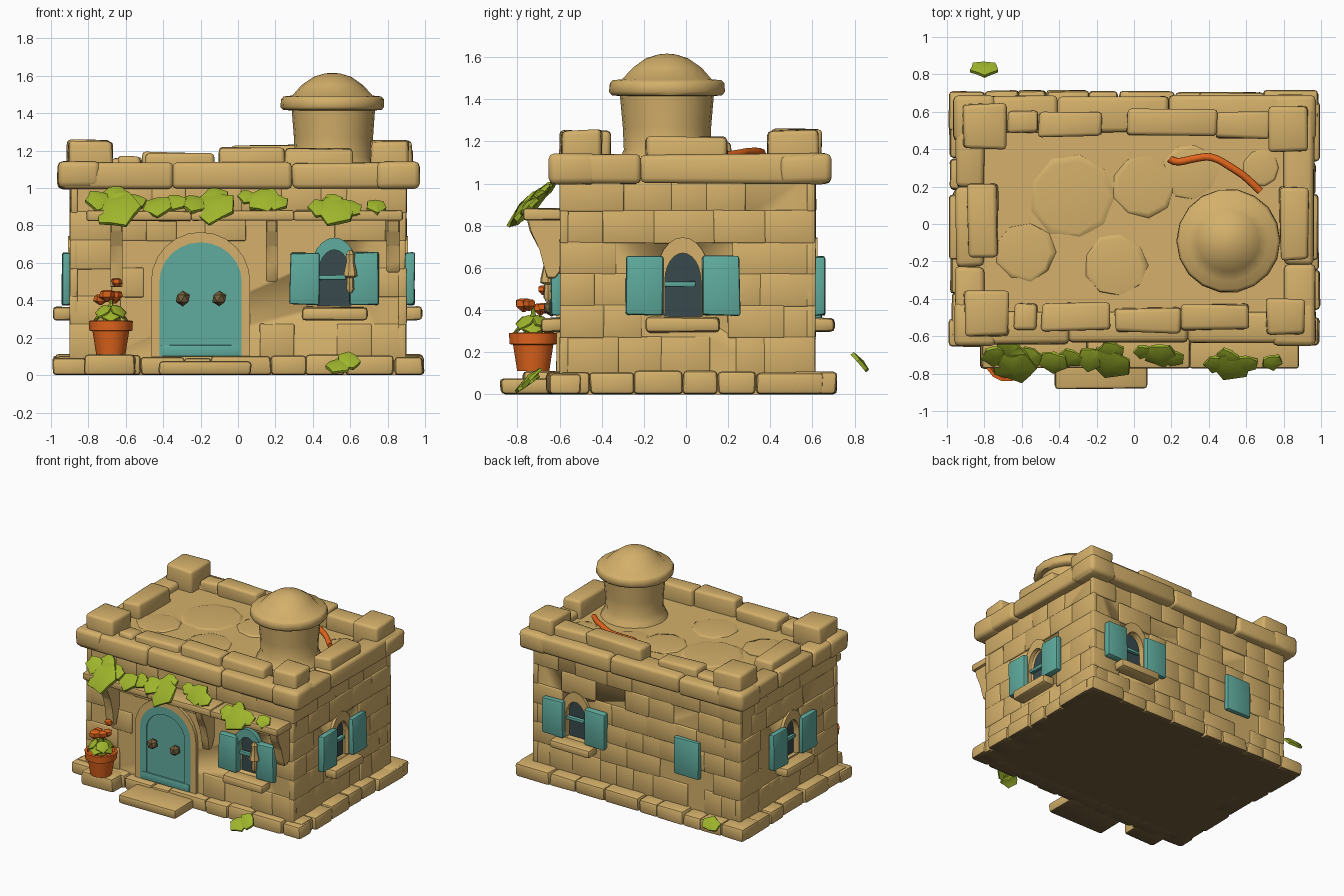
import bpy, bmesh, math, random
from mathutils import Matrix, Vector

if "Cube" in bpy.data.objects:
    bpy.data.objects.remove(bpy.data.objects["Cube"])
R = random.Random(4)

def mat(name, r, g, b):
    m = bpy.data.materials.new(name)
    m.diffuse_color = (r, g, b, 1)
    m.use_nodes = True
    m.node_tree.nodes["Principled BSDF"].inputs["Base Color"].default_value = m.diffuse_color
    return m
TAN = mat("sandstone", .66, .435, .145)
TEAL = mat("teal_paint", .115, .41, .34)
DARK = mat("dark_glass", .04, .068, .075)
GREEN = mat("leaf_green", .34, .46, .025)
ORANGE = mat("terracotta", .76, .13, .012)
BROWN = mat("dark_brown", .17, .11, .045)

def finish(name, bm, m, M=None, angle=35):
    if M: bm.transform(M)
    bmesh.ops.recalc_face_normals(bm, faces=bm.faces[:])
    me = bpy.data.meshes.new(name)
    bm.to_mesh(me); bm.free()
    me.materials.append(m)
    o = bpy.data.objects.new(name, me)
    bpy.context.collection.objects.link(o)
    bpy.ops.object.select_all(action='DESELECT')
    o.select_set(True); bpy.context.view_layer.objects.active = o
    bpy.ops.object.shade_smooth_by_angle(angle=math.radians(angle))
    return o

def block(bm, lo, hi, bev=.015, jit=.006, seg=2):
    vs = bmesh.ops.create_cube(bm, size=1)['verts']
    for v in vs:
        for i in range(3):
            v.co[i] = (hi[i] if v.co[i] > 0 else lo[i]) + R.uniform(-jit, jit) * (lo[i] > .001 or i < 2)
        v.co.z = max(v.co.z, 0)
    if bev:
        es = list({e for v in vs for e in v.link_edges})
        bmesh.ops.bevel(bm, geom=es, offset=bev, segments=seg, profile=.5, affect='EDGES', clamp_overlap=True)

def prism(bm, pts, y0, y1):
    a = [bm.verts.new((x, y0, z)) for x, z in pts]
    b = [bm.verts.new((x, y1, z)) for x, z in pts]
    bm.faces.new(a); bm.faces.new(b[::-1])
    for i in range(len(a)):
        j = (i + 1) % len(a)
        bm.faces.new((a[i], b[i], b[j], a[j]))

def arch(cx, hw, z0, zs, zt, n=12):
    arc = [(cx + hw * math.cos(math.pi * i / n), zs + (zt - zs) * math.sin(math.pi * i / n)) for i in range(n + 1)]
    return [(cx + hw, z0)] + arc + [(cx - hw, z0)]

def ring(bm, cx, z0, zs, inner, outer, y0, y1):
    prism(bm, arch(cx, outer[0], z0, zs, outer[1]) + arch(cx, inner[0], z0, zs, inner[1])[::-1], y0, y1)

def lathe(bm, prof, n, cx, cy, jit=0):
    rows = [[bm.verts.new((cx + r * (1 + R.uniform(-jit, jit)) * math.cos(2 * math.pi * i / n),
                           cy + r * (1 + R.uniform(-jit, jit)) * math.sin(2 * math.pi * i / n), z))
             for i in range(n)] for r, z in prof]
    for a, b in zip(rows, rows[1:]):
        for i in range(n):
            bm.faces.new((a[i], a[(i + 1) % n], b[(i + 1) % n], b[i]))
    bm.faces.new(rows[0][::-1]); bm.faces.new(rows[-1])

def frame(deg, x, y):
    return Matrix.Translation((x, y, 0)) @ Matrix.Rotation(math.radians(deg), 4, 'Z')

# wall frames: matrix, left end, right end, window x, keep-clear boxes (x0, x1, z0, z1)
FRONT, RIGHT, BACK, LEFT = frame(0, 0, -.588), frame(90, .888, 0), frame(180, 0, .603), frame(-90, -.888, 0)
WALLS = [("front", FRONT, -.888, .888, .515, [(-.4, 0, .1, .68)]),
         ("right", RIGHT, -.588, .603, -.015, []),
         ("back", BACK, -.888, .888, -.52, []),
         ("left", LEFT, -.603, .588, .015, [])]

# wall core with window recesses
bm = bmesh.new()
block(bm, (-.888, -.588, .02), (.888, .603, 1.05), 0, 0)
core = finish("wall_core", bm, TAN)
for name, M, a, b, wx, clear in WALLS:
    bm = bmesh.new()
    prism(bm, arch(wx, .09, .37, .54, .67), -.1, .07)
    cut = finish("cutter", bm, TAN, M)
    cut.hide_render = True
    bpy.context.view_layer.objects.active = core
    md = core.modifiers.new("recess", 'BOOLEAN')
    md.operation, md.object, md.solver = 'DIFFERENCE', cut, 'EXACT'
    bpy.ops.object.modifier_apply(modifier=md.name)
    bpy.data.objects.remove(cut)

# shallow, tightly fitted stone courses on each wall
ROWS = [.09, .27, .42, .57, .72, .87, 1.02]
for name, M, a, b, wx, clear in WALLS:
    bm = bmesh.new()
    boxes = clear + [(wx - .09, wx + .09, .38, .66)]
    for z0, z1 in zip(ROWS, ROWS[1:]):
        x = a - .008
        while x < b:
            x1 = x + R.uniform(.13, .3)
            if x1 > b - .09: x1 = b + .008
            if R.random() < .8 and not any(x < c[1] and x1 > c[0] and z0 < c[3] and z1 > c[2] for c in boxes):
                block(bm, (x - .003, -R.uniform(.006, .014), z0 - .003), (x1 + .003, .03, z1 + .003), .006, .002)
            x = x1
    finish(name + "_wall_stones", bm, TAN, M, 50)

# windows: glass, bar, surround, shutters, sill
for name, M, a, b, wx, clear in WALLS:
    bm = bmesh.new(); prism(bm, arch(wx, .095, .36, .54, .68), .03, .08)
    finish(name + "_window_glass", bm, DARK, M)
    bm = bmesh.new(); block(bm, (wx - .09, -.01, .51), (wx + .06, .02, .535), .005, .003)
    finish(name + "_window_bar", bm, TEAL, M)
    bm = bmesh.new()
    front = name == "front"
    ring(bm, wx, .38, .54, (.085, .67), (.13, .735 if front else .745), -.035 if front else -.022, .01)
    finish(name + "_window_arch", bm, TEAL if front else TAN, M)
    for s in (-1, 1):
        c = wx + s * (.16 if front else .182)
        hw = .078 if front else .09
        bm = bmesh.new()
        block(bm, (c - hw, -.055, .375), (c + hw, -.005, .655), .012, .005)
        finish(name + "_shutter", bm, TEAL, M)
    bm = bmesh.new(); block(bm, (wx - .175, -.1, .295), (wx + .175, .01, .365), .02, .005)
    finish(name + "_sill", bm, TAN, M)

# closed back hatch
bm = bmesh.new(); block(bm, (.34, -.04, .35), (.56, .0, .64), .014, .004)
finish("back_hatch", bm, TEAL, BACK)

# door
bm = bmesh.new(); prism(bm, arch(-.2, .22, .1, .5, .71), -.018, .02)
ring(bm, -.2, .1, .5, (.165, .65), (.22, .71), -.026, 0)
block(bm, (-.41, -.03, .1), (.01, 0, .16), .006, 0)
finish("door", bm, TEAL, FRONT)
bm = bmesh.new(); ring(bm, -.2, .1, .5, (.22, .71), (.265, .765), -.026, .01)
finish("door_surround", bm, TAN, FRONT)
for x in (-.295, -.1):
    bm = bmesh.new()
    bmesh.ops.create_icosphere(bm, subdivisions=1, radius=.042, matrix=Matrix.Translation((x, -.05, .41)))
    finish("door_knob", bm, BROWN, FRONT, 10)

# plinth stones, doorstep and pot slab, with dark undersides
def dark_underside(o):
    o.data.materials.append(BROWN)
    for p in o.data.polygons:
        if p.normal.z < -.6: p.material_index = 1
bm = bmesh.new()
block(bm, (-.95, -.62, 0), (.95, .67, .08), 0, 0)
def course(bm, a, b, c0, c1, axis, z0, z1, w0, w1, bev, dj):
    x = a
    while x < b - .01:
        x1 = x + R.uniform(w0, w1)
        if b - x1 < w0: x1 = b
        d, t = R.uniform(0, dj), R.uniform(-dj, 0) * .7
        lo, hi = (c0 + (d if c0 < 0 else 0), c1 - (d if c1 > 0 else 0))
        p = ((x, lo, z0), (x1, hi, z1 + t)) if axis == 0 else ((lo, x, z0), (hi, x1, z1 + t))
        block(bm, *p, bev, .006)
        x = x1
course(bm, -.99, .99, -.67, -.5, 0, 0, .11, .14, .32, .02, .025)
course(bm, -.99, .99, .5, .725, 0, 0, .11, .14, .32, .02, .025)
course(bm, -.6, .65, -.99, -.8, 1, 0, .115, .14, .3, .02, .025)
course(bm, -.6, .65, .8, .995, 1, 0, .115, .14, .3, .02, .025)
block(bm, (-.82, -.77, 0), (-.55, -.6, .11), .02)
dark_underside(finish("plinth_stones", bm, TAN))
bm = bmesh.new(); block(bm, (-.42, -.88, 0), (.07, -.6, .075), .02)
dark_underside(finish("doorstep", bm, TAN))

# parapet band, roof floor, flagstones
bm = bmesh.new()
course(bm, -.95, .95, -.645, -.47, 0, 1.0, 1.14, .4, .7, .025, .012)
course(bm, -.95, .95, .49, .69, 0, 1.0, 1.14, .4, .7, .025, .012)
course(bm, -.63, .67, -.965, -.8, 1, 1.0, 1.14, .4, .6, .025, .012)
course(bm, -.63, .67, .8, .97, 1, 1.0, 1.14, .4, .6, .025, .012)
for sx in (-1, 1):
    for y0, y1 in ((-.65, -.42), (.44, .69)):
        block(bm, (min(sx * .968, sx * .74), y0, .998), (max(sx * .968, sx * .74), y1, 1.14), .03)
finish("parapet", bm, TAN, None, 50)
bm = bmesh.new(); block(bm, (-.88, -.58, 1.0), (.88, .6, 1.09), 0, 0)
finish("roof_floor", bm, TAN)
bm = bmesh.new()
for x, y, r in ((-.33, .15, .23), (.05, .2, .17), (-.1, -.22, .17), (-.58, -.15, .16), (.3, .28, .15), (.68, .3, .1)):
    lathe(bm, [(r, 1.085), (r * .97, 1.094), (r * .85, 1.097)], 9, x, y, .06)
finish("roof_flagstones", bm, TAN, None, 60)

# merlons
bm = bmesh.new()
for x0, x1, y0, y1, z in ((-.91, -.68, .4, .64, 1.255), (.72, .93, .39, .63, 1.255), (-.91, -.67, -.6, -.36, 1.255),
                          (.71, .91, -.59, -.4, 1.25), (-.51, -.17, .47, .6, 1.19), (-.04, .44, .47, .61, 1.23),
                          (.44, .73, .46, .6, 1.21), (-.68, -.52, .49, .61, 1.16), (-.89, -.73, -.18, .22, 1.2),
                          (.78, .93, -.19, .2, 1.22), (-.49, -.13, -.57, -.42, 1.18), (-.1, .25, -.58, -.45, 1.22),
                          (.25, .61, -.57, -.43, 1.21), (-.64, -.52, -.57, -.43, 1.17)):
    block(bm, (x0, y0, 1.06), (x1, y1, z), .02, .009)
finish("merlons", bm, TAN, None, 50)

# roof turret
bm = bmesh.new()
lathe(bm, [(.25, 1.07), (.225, 1.12), (.205, 1.16), (.21, 1.27), (.225, 1.43)], 20, .51, -.09, .01)
finish("turret_body", bm, TAN)
bm = bmesh.new()
lathe(bm, [(.22, 1.415), (.265, 1.418), (.278, 1.435), (.275, 1.475), (.262, 1.49), (.215, 1.495), (.165, 1.55),
           (.1, 1.595), (.04, 1.613), (.005, 1.616)], 18, .505, -.09, .008)
finish("turret_cap", bm, TAN, None, 50)

# porch shelf and brackets
bm = bmesh.new()
for x0, x1 in ((-.81, -.25), (-.25, .3), (.3, .88)):
    block(bm, (x0, -.77, .825), (x1, -.58, .88), .012, .004)
finish("porch_shelf", bm, TAN)
for x, w, zb in ((-.65, .065, .47), (.18, .06, .5), (.83, .07, .55)):
    bm = bmesh.new()
    prism(bm, [(-.755, .83), (-.74, .77), (-.69, .69), (-.672, .6), (-.66, zb), (-.62, zb), (-.58, .6), (-.58, .83)], x - w / 2, x + w / 2)
    for v in bm.verts: v.co.x, v.co.y = v.co.y, v.co.x
    bmesh.ops.bevel(bm, geom=bm.edges[:], offset=.006, segments=1, affect='EDGES')
    finish("porch_bracket", bm, TAN)

# ornament hanging by the front window
bm = bmesh.new()
lathe(bm, [(.008, .67), (.026, .645), (.022, .61), (.036, .55), (.038, .53), (.018, .52), (.022, .46), (.01, .44)], 7, .6, -.655)
finish("hanging_ornament", bm, TAN)

# ivy leaves: broad lobed plates with a raised middle and a thickness
LEAF = [(0, -1), (.5, -.6), (.95, -.25), (.85, .3), (.75, .7), (.3, .75), (0, .85), (-.35, .8), (-.8, .65), (-.85, .2), (-1, -.3), (-.5, -.6)]
def leaf(bm, M, s, t=.016):
    lay = []
    for off in (0, -t):
        c = bm.verts.new(M @ Vector((0, 0, s * .25 + off)))
        lay.append((c, [bm.verts.new(M @ Vector((u * s, v * s, off + R.uniform(-.05, .05) * s))) for u, v in LEAF]))
    n = len(LEAF)
    (c, a), (d, b) = lay
    for i in range(n):
        j = (i + 1) % n
        bm.faces.new((c, a[i], a[j])); bm.faces.new((d, b[j], b[i])); bm.faces.new((a[i], b[i], b[j], a[j]))
def pose(x, y, z, tilt, roll, yaw=0):
    return (Matrix.Translation((x, y, z)) @ Matrix.Rotation(yaw, 4, 'Z') @ Matrix.Rotation(tilt, 4, 'X') @ Matrix.Rotation(roll, 4, 'Z'))
bm = bmesh.new()
for x, z, s in ((-.74, .935, .075), (-.64, .885, .125), (-.56, .93, .07), (-.43, .905, .08), (-.34, .925, .065), (-.23, .92, .08),
                (-.13, .9, .12), (.05, .955, .05), (.14, .94, .09), (.21, .925, .06), (.44, .895, .065), (.52, .88, .105),
                (.6, .895, .065), (.74, .905, .055), (-.66, .96, .08), (-.12, .96, .07), (.5, .93, .06)):
    leaf(bm, pose(x, -.75 + (z - .9) * 1.1, z, math.radians(R.uniform(36, 50)), R.uniform(-.5, .5), R.uniform(-.35, .2)), s)
leaf(bm, pose(.54, -.76, .055, .6, .8), .07)
leaf(bm, pose(.59, -.74, .08, .8, -.9), .065)
finish("ivy_leaves", bm, GREEN, angle=30)
bm = bmesh.new(); leaf(bm, Matrix.Translation((-.8, .835, .155)) @ Matrix.Rotation(-.85, 4, 'X') @ Matrix.Diagonal((1.3, 1, .6, 1)), .06, .03)
finish("stray_leaf", bm, GREEN, angle=30)

# flower pot
PX, PY = -.68, -.725
bm = bmesh.new()
lathe(bm, [(.078, .11), (.098, .235), (.115, .238), (.118, .29), (.1, .292), (.09, .27)], 14, PX, PY)
finish("flower_pot", bm, ORANGE)
bm = bmesh.new()
for i in range(8):
    a = i * math.pi / 4
    leaf(bm, pose(PX + .06 * math.cos(a), PY + .06 * math.sin(a), .32 + .025 * (i % 2), .75, 0, a + math.pi / 2), .05, .01)
lathe(bm, [(.05, .26), (.045, .33), (.012, .38), (.006, .42)], 7, PX, PY)
finish("pot_leaves", bm, GREEN, angle=30)
bm = bmesh.new()
for x, y, z, s in ((-.7, -.77, .425, .042), (-.655, -.745, .425, .036), (-.735, -.69, .405, .038), (-.65, -.675, .495, .03), (-.66, -.67, .41, .034)):
    lathe(bm, [(.008, z - s * .8), (s * .9, z - s * .2), (s, z + s * .5), (s * .5, z + s * .7)], 6, x, y, .2)
finish("pot_flowers", bm, ORANGE, angle=20)

# orange vine lying on the roof
cu = bpy.data.curves.new("roof_vine", 'CURVE')
cu.dimensions, cu.bevel_depth, cu.bevel_resolution = '3D', .02, 2
cu.use_fill_caps = True
pts = [(.19, .35, 1.125), (.22, .325, 1.125), (.32, .35, 1.135), (.42, .365, 1.15), (.54, .29, 1.15), (.6, .25, 1.14), (.675, .175, 1.13)]
sp = cu.splines.new('NURBS'); sp.points.add(len(pts) - 1)
for p, c in zip(sp.points, pts): p.co = (*c, 1)
sp.use_endpoint_u, sp.order_u = True, 3
cu.materials.append(ORANGE)
bpy.context.collection.objects.link(bpy.data.objects.new("roof_vine", cu))
